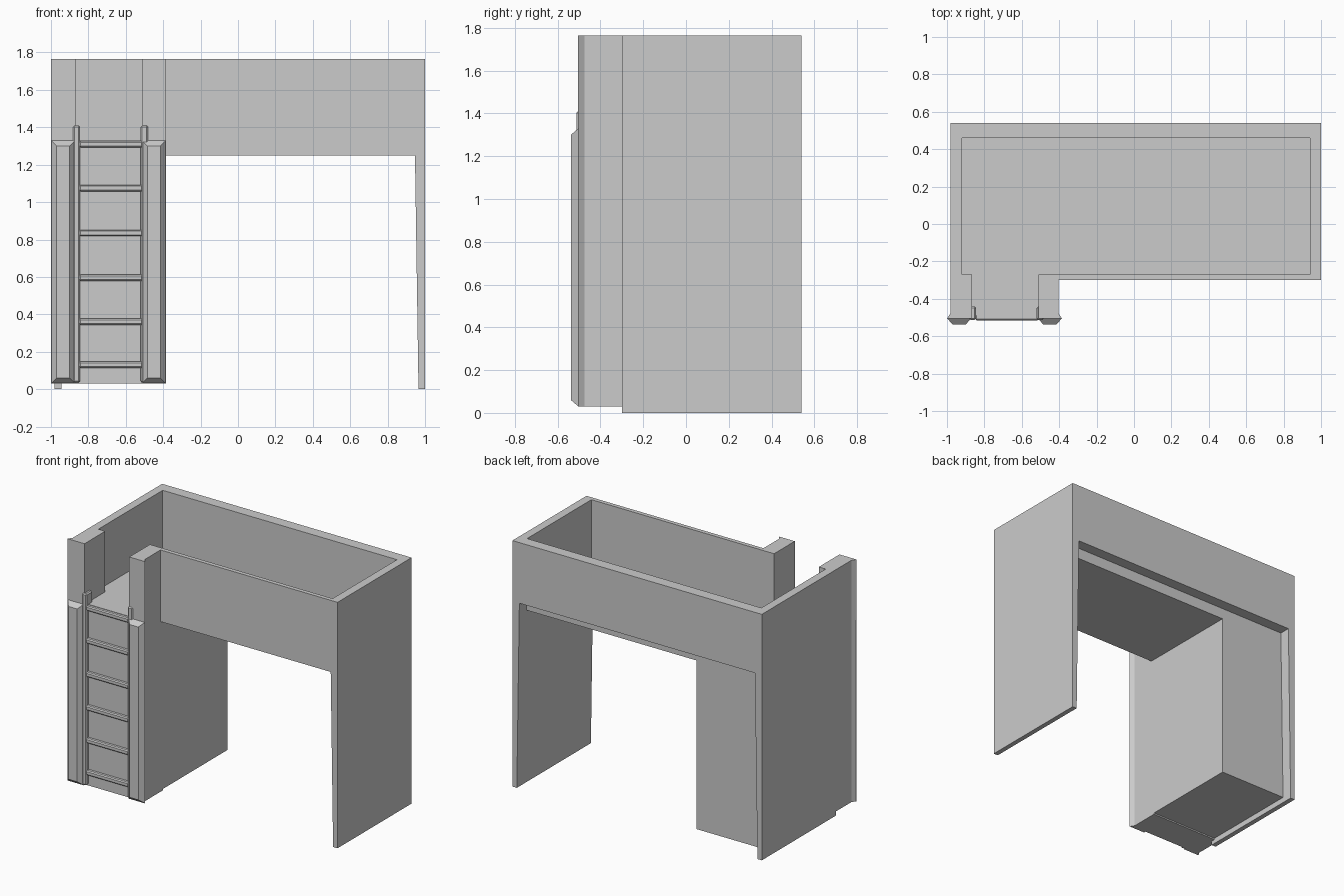
import bpy, bmesh

if "Cube" in bpy.data.objects:
    bpy.data.objects.remove(bpy.data.objects["Cube"])


def prism(name, pts, z0, z1):
    """Extrude a plan outline (x, y) from z0 up to z1."""
    bm = bmesh.new()
    face = bm.faces.new([bm.verts.new((x, y, z0)) for x, y in pts])
    ext = bmesh.ops.extrude_face_region(bm, geom=[face])
    top = [v for v in ext["geom"] if isinstance(v, bmesh.types.BMVert)]
    bmesh.ops.translate(bm, verts=top, vec=(0, 0, z1 - z0))
    return finish(name, bm)


def finish(name, bm):
    bmesh.ops.recalc_face_normals(bm, faces=bm.faces)
    mesh = bpy.data.meshes.new(name)
    bm.to_mesh(mesh)
    bm.free()
    ob = bpy.data.objects.new(name, mesh)
    bpy.context.collection.objects.link(ob)
    return ob


def box(name, x, y, z, bevel=0):
    ob = prism(name, [(x[0], y[0]), (x[1], y[0]), (x[1], y[1]), (x[0], y[1])], *z)
    if bevel:
        mod = ob.modifiers.new("bevel", 'BEVEL')
        mod.width = bevel
        mod.segments = 1
    return ob


def move_verts(ob, test, dx):
    for v in ob.data.vertices:
        if test(v.co):
            v.co.x += dx


FLOOR, TOP = 1.33, 1.765

# upper guard wall with two posts beside the ladder opening
prism("guard_wall", [
    (-.98, .54), (1, .54), (1, -.30), (-.405, -.30), (-.405, -.475),
    (-.385, -.505), (-.51, -.505), (-.51, -.27), (.94, -.27), (.94, .46),
    (-.92, .46), (-.92, -.27), (-.865, -.27), (-.865, -.505),
    (-1, -.505), (-.98, -.475)], FLOOR, TOP)

# bed platform
box("bed_platform", (-.95, .96), (-.298, .46), (1.25, FLOOR))

# side panels, thinner toward the floor
right = box("right_side_panel", (.945, 1), (-.30, .54), (0, FLOOR))
move_verts(right, lambda c: c.z < .1 and c.x < .97, .02)
left = box("left_side_panel", (-.98, -.925), (-.30, .54), (0, FLOOR))
move_verts(left, lambda c: c.z < .1 and c.x > -.95, -.02)

# closed cabinet below the platform
box("cabinet", (-.95, -.405), (-.28, .46), (.04, 1.26))

# front block carrying the ladder, with flared corners
prism("ladder_block", [
    (-.98, -.27), (-.405, -.27), (-.405, -.475), (-.385, -.505),
    (-.515, -.505), (-.515, -.49), (-.87, -.49), (-.87, -.505),
    (-1, -.505), (-.98, -.475)], .03, FLOOR)

# chamfered trim boards either side of the ladder
for side, x0, x1 in (("left", -1, -.87), ("right", -.515, -.385)):
    trim = box(side + "_trim", (x0, x1), (-.538, -.503), (.03, FLOOR))
    mid, zmid = (x0 + x1) / 2, (.03 + FLOOR) / 2
    for v in trim.data.vertices:
        if v.co.y < -.52:
            v.co.x += .03 if v.co.x < mid else -.03
            v.co.z += .03 if v.co.z < zmid else -.03

# ladder rails and rungs
box("left_ladder_rail", (-.882, -.845), (-.512, -.44), (.035, 1.41), .008)
box("right_ladder_rail", (-.52, -.48), (-.512, -.44), (.035, 1.41), .008)
for i, z in enumerate((.13, .36, .595, .835, 1.075, 1.31)):
    box("ladder_rung_%d" % (i + 1), (-.85, -.51), (-.515, -.48), (z - .017, z + .017), .007)
